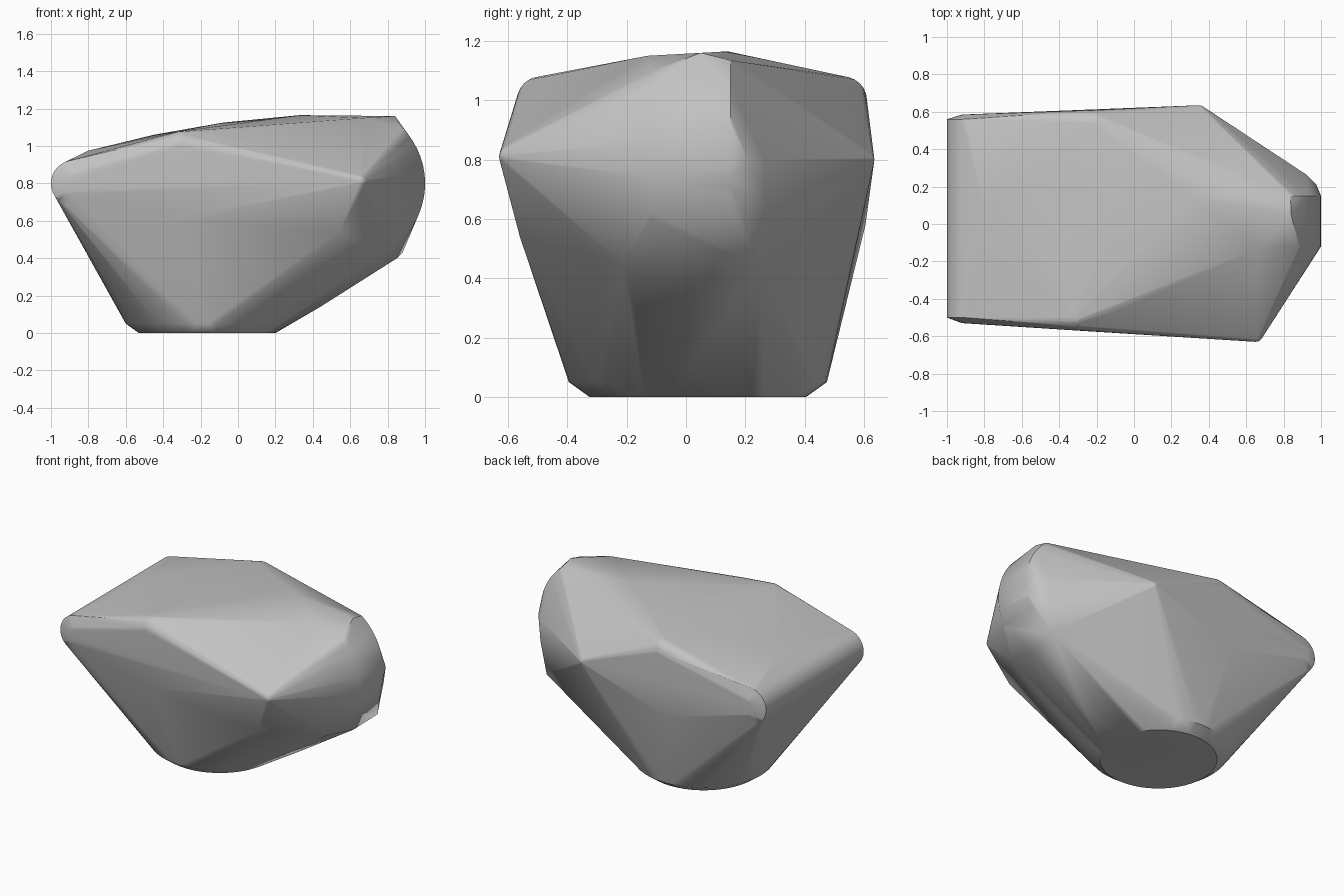
import bpy, bmesh
from math import sin, cos, pi, radians
from mathutils import Vector

old = bpy.data.objects.get("Cube")
if old:
    bpy.data.objects.remove(old)

bm = bmesh.new()


def add(*points):
    for p in points:
        bm.verts.new(p)


def ring(centre, radius, axis, count=48):
    """Circle of points about the y or z axis."""
    for i in range(count):
        a = 2 * pi * i / count
        u, w = radius * cos(a), radius * sin(a)
        offset = (u, w, 0) if axis == "z" else (u, 0, w)
        add(Vector(centre) + Vector(offset))


def knob(centre, radius):
    """Ball of stacked rings that rounds a corner of the shell."""
    x, y, z = centre
    for k in range(1, 12):
        a = pi * k / 12
        ring((x, y, z + radius * cos(a)), radius * sin(a), "z", 24)


# Flat round foot with a bevel
ring((-0.165, 0.04, 0), 0.365, "z")
ring((-0.165, 0.04, 0.05), 0.435, "z")

# Rounded bar along the -x end, with slightly domed ends
for y, tip in ((-0.5, -0.53), (0.56, 0.585)):
    ring((-0.875, y, 0.8), 0.125, "y", 32)
    ring((-0.86, tip, 0.8), 0.06, "y", 16)

# Rounded rim corners and the two side points
knob((-0.3, -0.49, 1.0), 0.08)
knob((-0.2, 0.53, 1.0), 0.08)
knob((0.65, -0.59, 0.81), 0.04)
knob((0.35, 0.605, 0.8), 0.03)

# Curved nose
for y, top in ((-0.12, 46), (0.15, 54)):
    for deg in range(-28, top + 1, 4):
        a = radians(deg)
        add((0.575 + 0.425 * cos(a), y, 0.8 + 0.425 * sin(a)))
add((0.84, 0.05, 1.16), (0.67, -0.13, 1.15), (0.92, 0.265, 0.8),
    (0.92, 0.265, 0.65), (0.975, 0.21, 0.8))

# Lower edge of the nose and keel
add((0.82, -0.21, 0.445), (0.85, 0.04, 0.4), (0.88, 0.255, 0.43),
    (0.44, 0.04, 0.14))

# Lower side knuckles
add((0.54, -0.56, 0.54), (-0.3, -0.55, 0.61), (-0.28, 0.605, 0.58))

# Gentle dome on the top
add((0.33, 0.14, 1.165), (-0.08, 0.05, 1.125), (-0.1, -0.47, 1.08),
    (-0.45, 0.3, 1.06), (-0.8, 0.1, 0.975))

# Stretch one tight skin over all the points
bmesh.ops.remove_doubles(bm, verts=bm.verts, dist=0.0005)
bmesh.ops.convex_hull(bm, input=bm.verts)
loose = [v for v in bm.verts if not v.link_faces]
bmesh.ops.delete(bm, geom=loose, context="VERTS")
bmesh.ops.dissolve_limit(bm, angle_limit=radians(0.5),
                         verts=bm.verts, edges=bm.edges)
bmesh.ops.recalc_face_normals(bm, faces=bm.faces)

mesh = bpy.data.meshes.new("faceted_shell")
bm.to_mesh(mesh)
bm.free()
shell = bpy.data.objects.new("faceted_shell", mesh)
bpy.context.collection.objects.link(shell)

# Single plain grey
grey = bpy.data.materials.new("plain_grey")
grey.use_nodes = True
colour = (0.54, 0.54, 0.54, 1)
grey.diffuse_color = colour
grey.node_tree.nodes["Principled BSDF"].inputs["Base Color"].default_value = colour
mesh.materials.append(grey)

# Soft edges with flat-looking broad facets
bpy.ops.object.select_all(action="DESELECT")
shell.select_set(True)
bpy.context.view_layer.objects.active = shell
bpy.ops.object.shade_smooth_by_angle(angle=radians(34))
weighted = shell.modifiers.new("weighted_normals", "WEIGHTED_NORMAL")
weighted.keep_sharp = True
